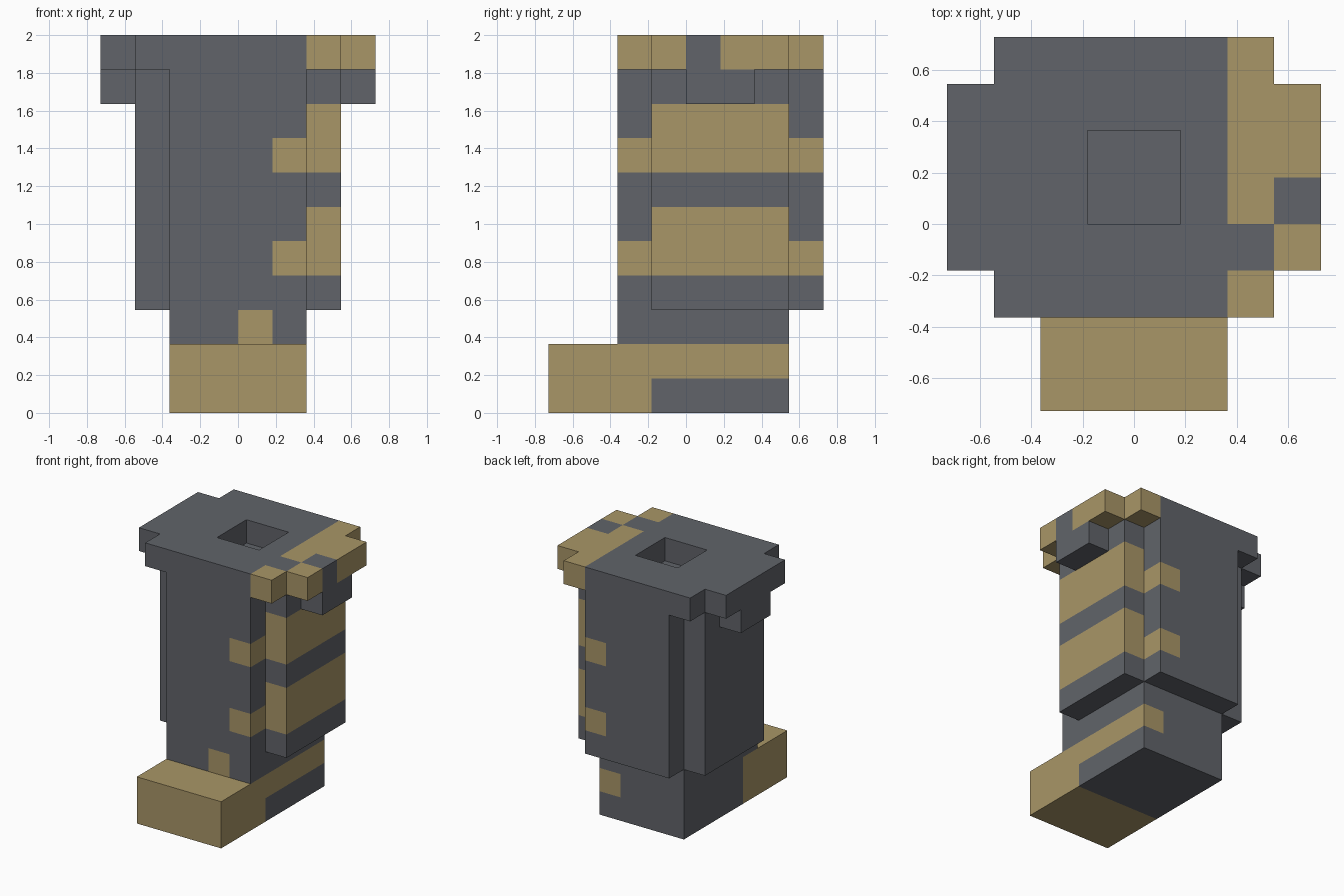
import bpy, bmesh
from mathutils import Vector

if "Cube" in bpy.data.objects:
    bpy.data.objects.remove(bpy.data.objects["Cube"])

U = 2 / 11  # block size: the model is 11 blocks tall


def make_material(name, rgb):
    mat = bpy.data.materials.new(name)
    mat.diffuse_color = (*rgb, 1)
    mat.use_nodes = True
    mat.node_tree.nodes["Principled BSDF"].inputs["Base Color"].default_value = mat.diffuse_color
    return mat


MATERIALS = [make_material("slate_grey", (0.119, 0.127, 0.144)),
             make_material("tan", (0.397, 0.305, 0.136))]


def box(x0, x1, y0, y1, z0, z1):
    """All block cells inside the given range."""
    return {(x, y, z) for x in range(x0, x1) for y in range(y0, y1) for z in range(z0, z1)}


# Parts as sets of blocks
PARTS = {
    "foot": box(-2, 2, -4, 3, 0, 2),
    "ankle": box(-2, 2, -2, 3, 2, 3),
    "shaft": box(-2, 2, -2, 4, 3, 10),
    "left_side_panel": box(-3, -2, -1, 3, 3, 10),
    "right_side_panel": box(2, 3, -1, 3, 3, 10),
    "top_rim": (box(-3, 3, -2, 4, 10, 11) | box(-4, 4, -1, 3, 10, 11)) - box(-1, 1, 0, 2, 10, 11),
    "left_tab": box(-4, -3, 0, 2, 9, 10),
    "right_tab": box(3, 4, 0, 2, 9, 10),
}
SOLID = set().union(*PARTS.values())

# Tan painted regions
TAN = (
    box(-2, 2, -4, -1, 0, 2)                                  # toe cap
    | box(1, 2, -1, 3, 1, 2)                                  # sole stripe
    | box(0, 1, -2, -1, 2, 3)                                 # lace patch
    | box(2, 4, -2, 4, 10, 11)                                # rim trim
)
TAN -= {(2, -1, 10), (3, 0, 10)}                              # gaps in the trim
for z in (4, 7):
    TAN |= box(2, 3, -1, 3, z, z + 2)                         # side bands
    TAN |= box(1, 2, -2, -1, z, z + 1) | box(1, 2, 3, 4, z, z + 1)  # band ends


def build(name, cells):
    """Outer skin of the blocks, coloured per block, with flat areas merged."""
    bm = bmesh.new()
    for cell in sorted(cells):
        for axis in range(3):
            for side in (0, 1):
                near = list(cell)
                near[axis] += 2 * side - 1
                if tuple(near) in SOLID:
                    continue
                a, b = (axis + 1) % 3, (axis + 2) % 3
                corners = []
                for da, db in ((0, 0), (1, 0), (1, 1), (0, 1)):
                    p = Vector(cell)
                    p[axis] += side
                    p[a] += da
                    p[b] += db
                    corners.append(bm.verts.new(p * U))
                face = bm.faces.new(corners if side else corners[::-1])
                face.material_index = int(cell in TAN)
    bmesh.ops.remove_doubles(bm, verts=bm.verts[:], dist=0.001)
    bmesh.ops.dissolve_limit(bm, angle_limit=0.01, verts=bm.verts[:],
                             edges=bm.edges[:], delimit={'MATERIAL'})
    mesh = bpy.data.meshes.new(name)
    bm.to_mesh(mesh)
    bm.free()
    for mat in MATERIALS:
        mesh.materials.append(mat)
    bpy.context.collection.objects.link(bpy.data.objects.new(name, mesh))


for part, cells in PARTS.items():
    build(part, cells)
